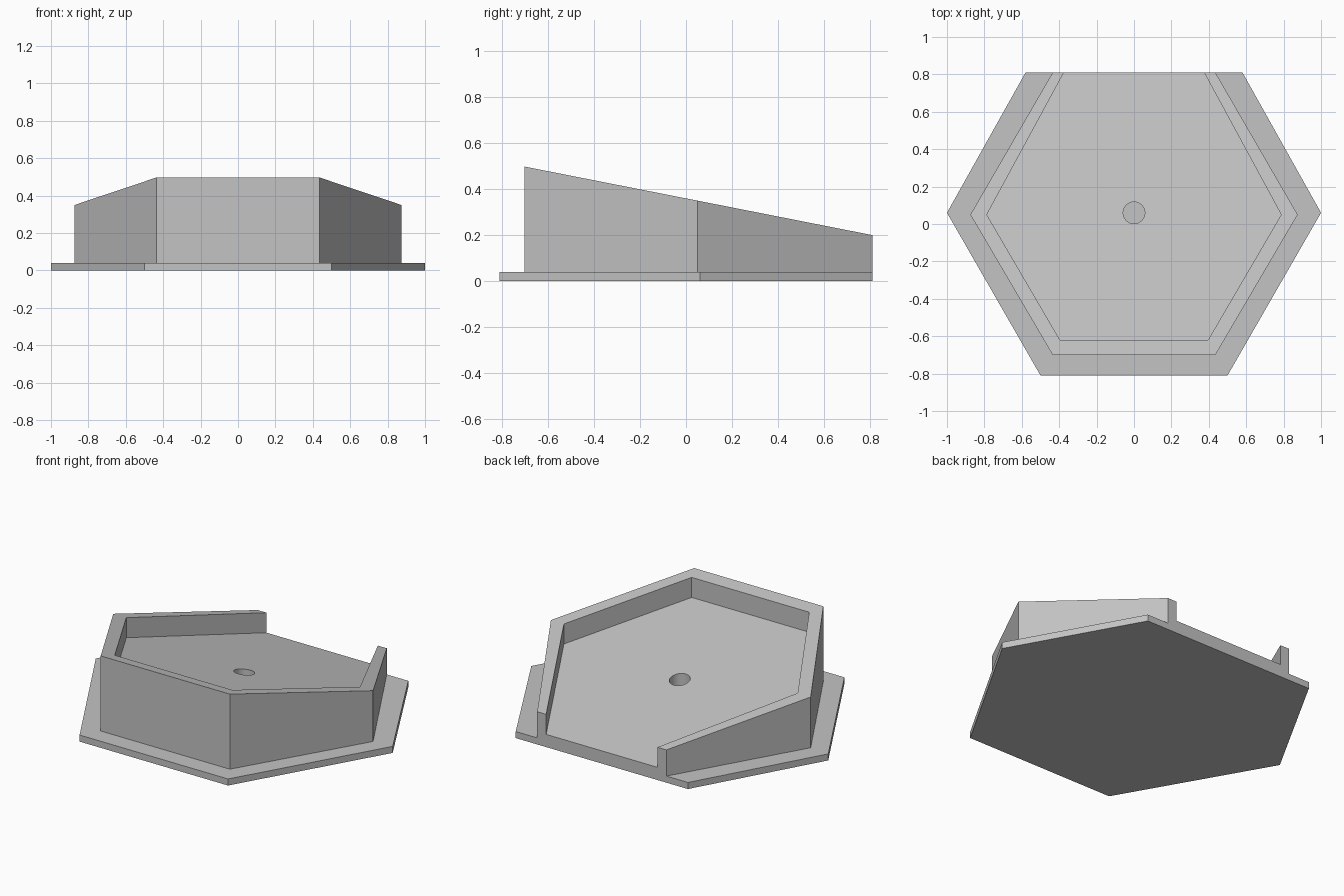
import bpy
import bmesh

if "Cube" in bpy.data.objects:
    bpy.data.objects.remove(bpy.data.objects["Cube"], do_unlink=True)

BACK = 0.81       # shared flush rear plane
PLATE = 0.04      # base plate thickness
SLOPE = -0.197    # fall of the rim and tray floor toward the back

grey = bpy.data.materials.new("light_grey")
grey.use_nodes = True
grey.diffuse_color = (0.55, 0.55, 0.55, 1)
grey.node_tree.nodes["Principled BSDF"].inputs["Base Color"].default_value = (0.55, 0.55, 0.55, 1)


def mirrored(half):
    """Close a right-hand half outline (front to back) across x = 0."""
    return half + [(-x, y) for x, y in reversed(half)]


def rim_height(y):
    return 0.497 + SLOPE * (y + 0.70)


def floor_height(y):
    return rim_height(y) - 0.122


def prism(name, outline, low, high):
    """Solid over an outline; low and high give the height at each y."""
    bm = bmesh.new()
    bottom = [bm.verts.new((x, y, low(y))) for x, y in outline]
    top = [bm.verts.new((x, y, high(y))) for x, y in outline]
    bm.faces.new(list(reversed(bottom)))
    bm.faces.new(top)
    n = len(outline)
    for i in range(n):
        j = (i + 1) % n
        bm.faces.new((bottom[i], bottom[j], top[j], top[i]))
    bmesh.ops.recalc_face_normals(bm, faces=bm.faces)
    mesh = bpy.data.meshes.new(name)
    bm.to_mesh(mesh)
    bm.free()
    mesh.materials.append(grey)
    obj = bpy.data.objects.new(name, mesh)
    bpy.context.collection.objects.link(obj)
    return obj


def cut(target, cutter):
    """Subtract a cutter for good and discard it."""
    cutter.hide_render = True
    mod = target.modifiers.new("cut", "BOOLEAN")
    mod.operation = "DIFFERENCE"
    mod.solver = "EXACT"
    mod.object = cutter
    bpy.context.view_layer.objects.active = target
    bpy.ops.object.modifier_apply(modifier=mod.name)
    bpy.data.objects.remove(cutter, do_unlink=True)


# Hexagonal base plate, trimmed at the back
prism("base_plate", mirrored([(0.50, -0.81), (1.0, 0.06), (0.58, BACK)]),
      lambda y: 0, lambda y: PLATE)

# Sloped hexagonal body
body = prism("sloped_body", mirrored([(0.435, -0.70), (0.875, 0.05), (0.435, BACK)]),
             lambda y: PLATE, rim_height)

# Tray recess, open through the back
tray = prism("tray_cutter", mirrored([(0.396, -0.62), (0.787, 0.05), (0.326, 0.90)]),
             floor_height, lambda y: 1)
cut(body, tray)

# Round hole in the tray floor, down to the plate
bpy.ops.mesh.primitive_cylinder_add(vertices=48, radius=0.058, depth=1, location=(0, 0.06, 0.5))
cut(body, bpy.context.object)

# Smooth hole wall, crisp edges elsewhere
bpy.ops.object.select_all(action="DESELECT")
body.select_set(True)
bpy.context.view_layer.objects.active = body
bpy.ops.object.shade_smooth_by_angle()
